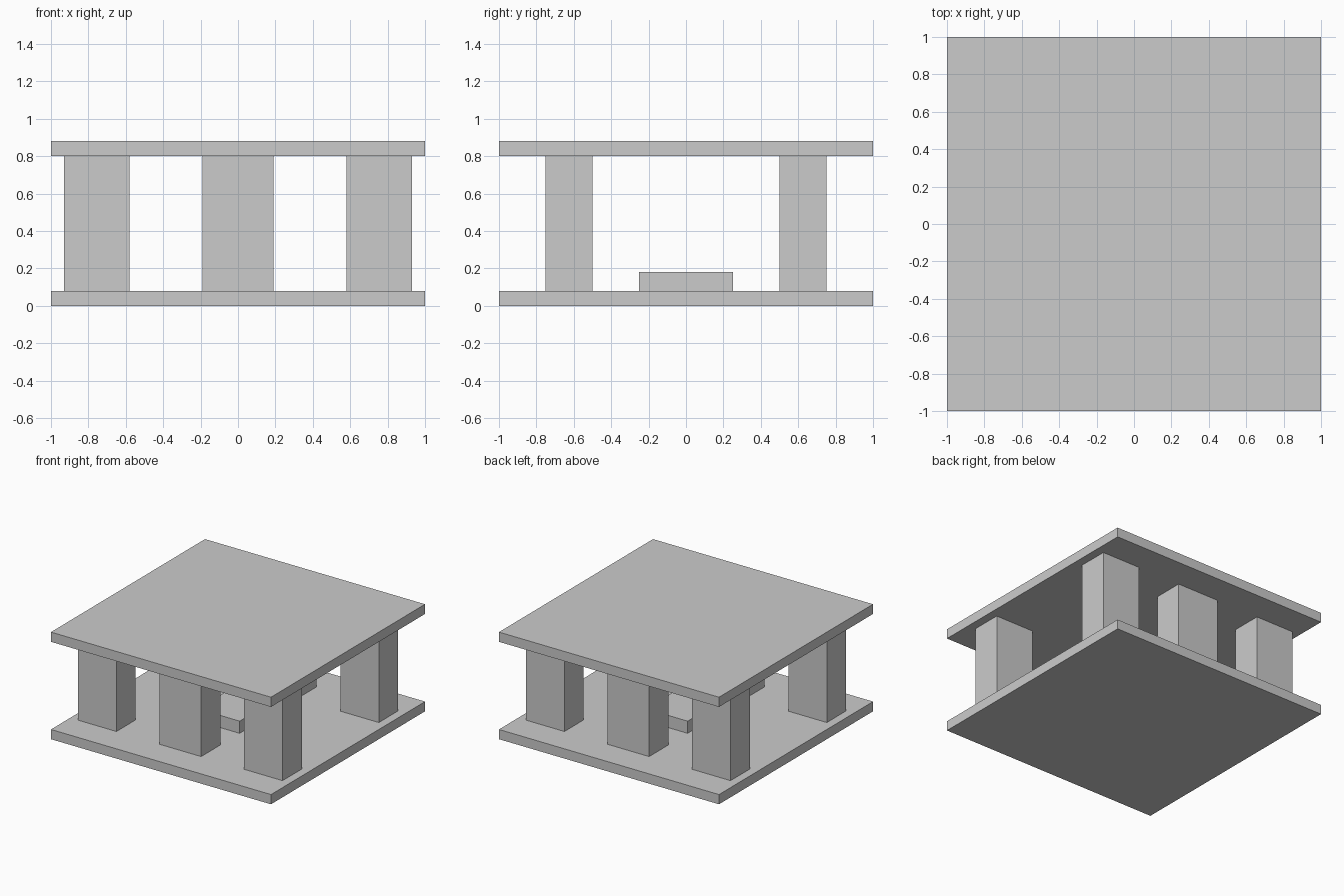
import bpy

if "Cube" in bpy.data.objects:
    bpy.data.objects.remove(bpy.data.objects["Cube"])


def box(name, x, y, z):
    """Axis-aligned box from (min, max) ranges."""
    bpy.ops.mesh.primitive_cube_add(size=1, location=[(a + b) / 2 for a, b in (x, y, z)])
    ob = bpy.context.object
    ob.name = name
    ob.scale = [b - a for a, b in (x, y, z)]
    bpy.ops.object.transform_apply(location=False, rotation=False, scale=True)
    return ob


# Floor and roof slabs
box("floor_slab", (-1, 1), (-1, 1), (0, 0.08))
box("roof_slab", (-1, 1), (-1, 1), (0.8, 0.88))

# Two rows of three pillars
columns = {"left": (-0.93, -0.58), "middle": (-0.19, 0.19), "right": (0.58, 0.93)}
rows = {"front": (-0.75, -0.5), "back": (0.5, 0.75)}
for row, y in rows.items():
    for col, x in columns.items():
        box(f"{row}_{col}_pillar", x, y, (0.08, 0.8))

# Low block in the centre of the floor
box("centre_plinth", (-0.19, 0.19), (-0.25, 0.25), (0.08, 0.18))
